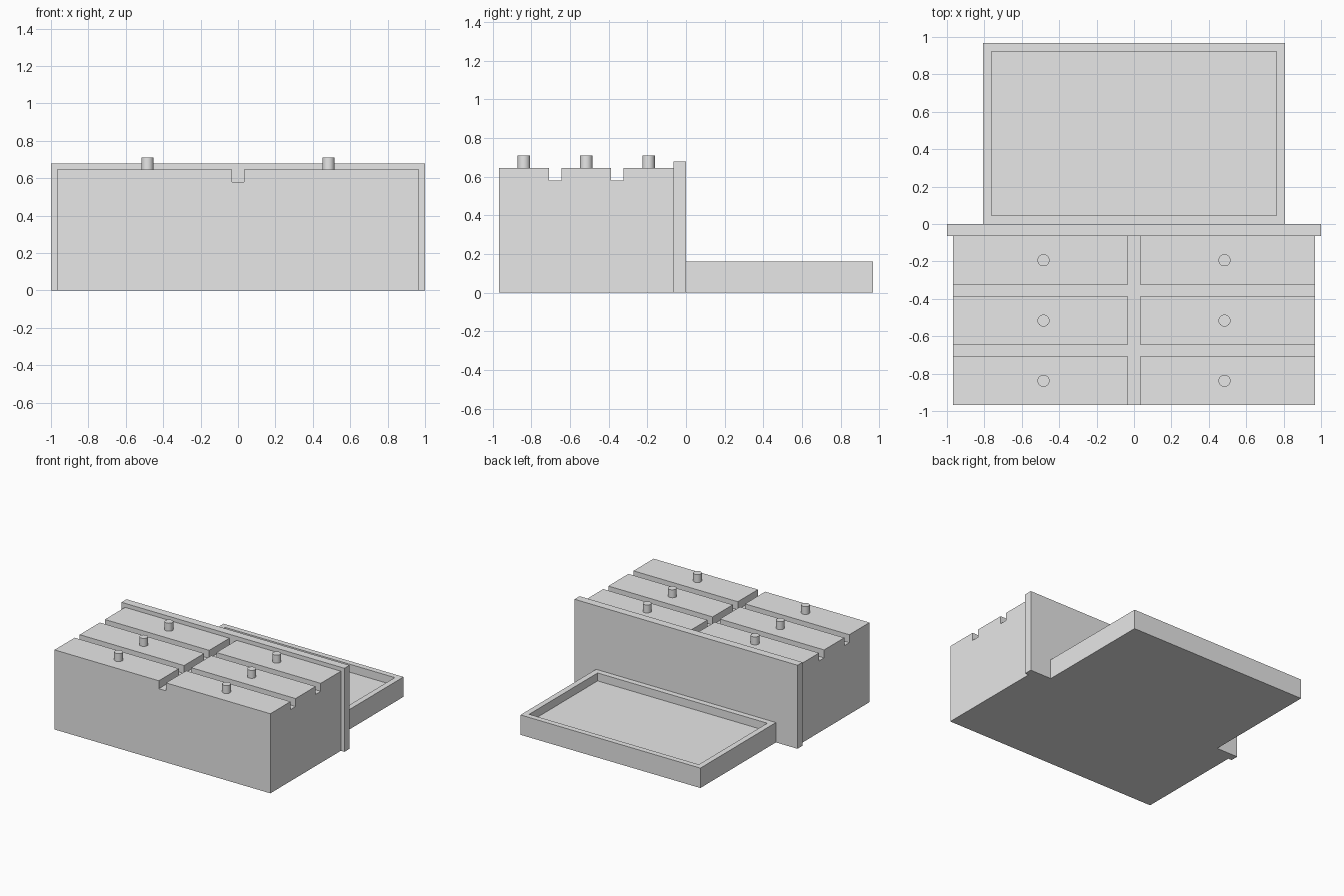
import bpy
import bmesh
import math

cube = bpy.data.objects.get("Cube")
if cube:
    bpy.data.objects.remove(cube, do_unlink=True)

grey = bpy.data.materials.new("plain_grey")
grey.use_nodes = True
grey.diffuse_color = (0.8, 0.8, 0.8, 1)
grey.node_tree.nodes["Principled BSDF"].inputs["Base Color"].default_value = (0.8, 0.8, 0.8, 1)


def box(name, x, y, z):
    """Box spanning the (low, high) pairs x, y and z."""
    bm = bmesh.new()
    bmesh.ops.create_cube(bm, size=1)
    for v in bm.verts:
        v.co = [pair[int(c > 0)] for pair, c in zip((x, y, z), v.co)]
    mesh = bpy.data.meshes.new(name)
    bm.to_mesh(mesh)
    bm.free()
    mesh.materials.append(grey)
    obj = bpy.data.objects.new(name, mesh)
    bpy.context.collection.objects.link(obj)
    return obj


def knob(name, x, y, z, radius, height):
    bpy.ops.mesh.primitive_cylinder_add(vertices=32, radius=radius, depth=height,
                                        location=(x, y, z + height / 2))
    obj = bpy.context.object
    obj.name = name
    obj.data.materials.append(grey)
    bpy.ops.object.shade_smooth_by_angle(angle=math.radians(30))


UNIT = 2 / 62          # the whole piece sits on a grid of this step
HALF = 30 * UNIT       # half width of the chest
BOARD = 2 * UNIT       # thickness of the table board
BODY_TOP = 18 * UNIT
DRAWER_TOP = 20 * UNIT

# Chest lying on its back, with the wider table board
box("chest_body", (-HALF, HALF), (-HALF, -BOARD), (0, BODY_TOP))
box("table_board", (-1, 1), (-BOARD, 0), (0, 21 * UNIT))

# Drawer fronts in two columns and three rows, one knob each
for row in range(3):
    y_high = -BOARD - row * 10 * UNIT
    y_low = y_high - 8 * UNIT
    for side, label in ((-1, "right"), (1, "left")):
        x = sorted((side * UNIT, side * HALF))
        box(f"drawer_{label}_{row + 1}", x, (y_low, y_high), (BODY_TOP, DRAWER_TOP))
        knob(f"knob_{label}_{row + 1}", side * HALF / 2, (y_low + y_high) / 2,
             DRAWER_TOP, UNIT, 2 * UNIT)

# Mirror frame with a recessed glass panel
mirror = box("mirror_frame", (-25 * UNIT, 25 * UNIT), (0, HALF), (0, 5 * UNIT))
bm = bmesh.new()
bm.from_mesh(mirror.data)
bm.normal_update()
glass = max(bm.faces, key=lambda f: f.normal.z)
bmesh.ops.inset_region(bm, faces=[glass], thickness=2 * UNIT)
extruded = bmesh.ops.extrude_discrete_faces(bm, faces=[glass])["faces"]
bmesh.ops.translate(bm, verts=extruded[0].verts, vec=(0, 0, -2 * UNIT))
bmesh.ops.recalc_face_normals(bm, faces=bm.faces)
bm.to_mesh(mirror.data)
bm.free()
